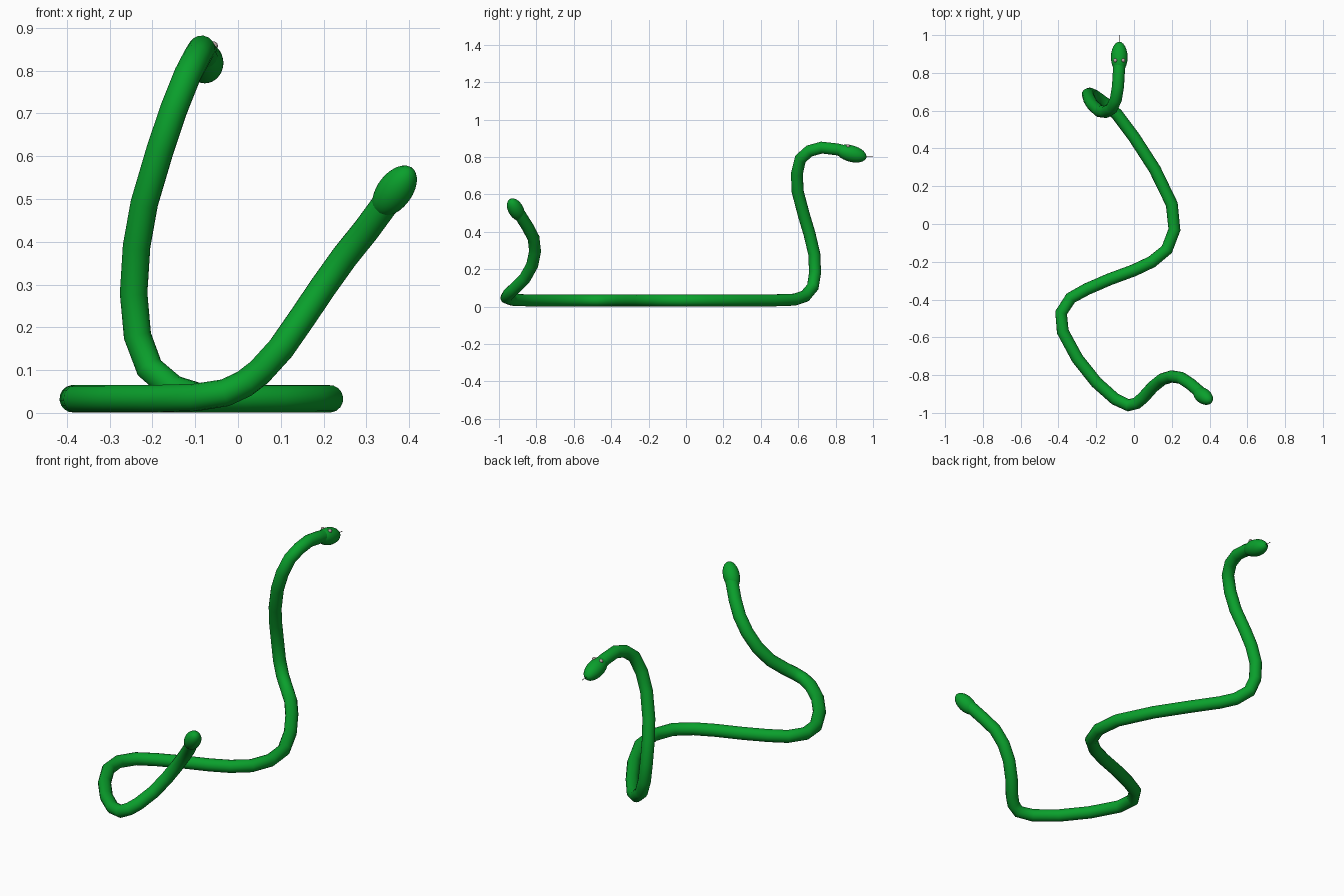
import bpy
from mathutils import Vector

if "Cube" in bpy.data.objects:
    bpy.data.objects.remove(bpy.data.objects["Cube"])


def material(name, rgb):
    m = bpy.data.materials.new(name)
    m.diffuse_color = (*rgb, 1)
    m.use_nodes = True
    m.node_tree.nodes["Principled BSDF"].inputs["Base Color"].default_value = m.diffuse_color
    return m


GREEN = material("green", (0.003, 0.35, 0.025))
PALE = material("eye_pale", (0.5, 0.38, 0.38))
DARK = material("dark", (0.03, 0.01, 0.01))


def tube(name, points, radius, mat, resolution=6):
    curve = bpy.data.curves.new(name, "CURVE")
    curve.dimensions = "3D"
    curve.bevel_depth = radius
    curve.bevel_resolution = resolution
    curve.use_fill_caps = True
    spline = curve.splines.new("POLY")
    spline.points.add(len(points) - 1)
    for p, co in zip(spline.points, points):
        p.co = (*co, 1)
    spline.use_smooth = True
    ob = bpy.data.objects.new(name, curve)
    bpy.context.collection.objects.link(ob)
    bpy.ops.object.select_all(action="DESELECT")
    ob.select_set(True)
    bpy.context.view_layer.objects.active = ob
    bpy.ops.object.convert(target="MESH")
    ob = bpy.context.object
    ob.data.materials.clear()
    ob.data.materials.append(mat)
    return ob


def ellipsoid(name, centre, radii, axis, mat):
    # the long local y axis is turned along the given axis
    bpy.ops.mesh.primitive_uv_sphere_add(segments=24, ring_count=16, location=centre)
    ob = bpy.context.object
    ob.name = name
    ob.scale = radii
    ob.rotation_euler = Vector(axis).to_track_quat("Y", "Z").to_euler()
    ob.data.materials.append(mat)
    bpy.ops.object.shade_smooth()
    return ob


# Body: raised tail, flat winding middle, raised neck
G = 0.033
path = [
    (.36, -.90, .51), (.30, -.848, .428), (.25, -.815, .366), (.20, -.807, .296),
    (.15, -.822, .222), (.10, -.862, .15), (.05, -.918, .095), (.015, -.948, .068),
    (-.03, -.960, .047), (-.10, -.927, .036), (-.20, -.838, G), (-.30, -.712, G),
    (-.377, -.57, G), (-.386, -.47, G), (-.335, -.392, G), (-.25, -.345, G),
    (-.13, -.293, G), (0, -.245, G), (.095, -.2, G), (.174, -.135, G),
    (.214, -.03, G), (.20, .105, G), (.11, .29, G), (0, .46, G),
    (-.09, .58, .037), (-.15, .637, .056), (-.207, .678, .105), (-.235, .69, .18),
    (-.244, .686, .28), (-.237, .66, .39), (-.219, .63, .49), (-.182, .597, .615),
    (-.150, .593, .71), (-.118, .612, .79), (-.096, .66, .832), (-.085, .725, .85),
    (-.08, .81, .840), (-.078, .87, .825),
]
tube("body", path, 0.0322, GREEN)

# Rounded tail tip and head
ellipsoid("tail_tip", (.366, -.910, .519), (.041, .072, .041), (.55, -.41, .73), GREEN)
HEAD_X = -.078
ellipsoid("head", (HEAD_X, .883, .818), (.044, .084, .044), (0, 1, -.27), GREEN)

# Eyes
for side, s in (("left", -1), ("right", 1)):
    x = HEAD_X + s * .021
    ellipsoid(f"{side}_eye", (x, .866, .858), (.01, .01, .01), (0, 1, 0), PALE)

# Tongue
tube("tongue", [(HEAD_X, .95, .802), (HEAD_X, 1.0, .80)], 0.0015, DARK, 2)
